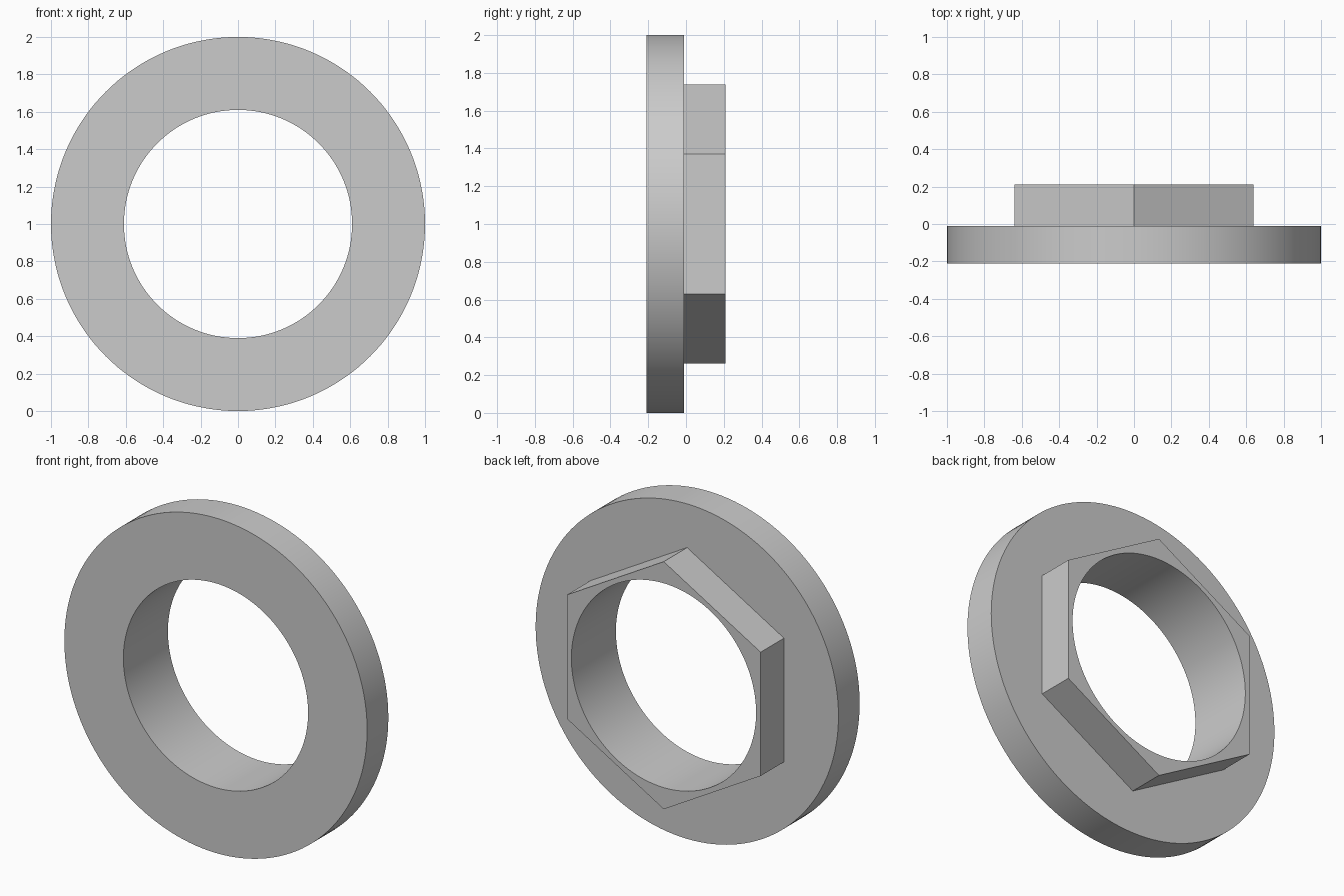
import bpy
import bmesh
from math import cos, sin, pi, radians

SEGMENTS = 144
OUTER, BORE, HEX_FLAT = 1.0, 0.61, 0.64
FRONT, STEP, BACK = -0.21, -0.01, 0.21

cube = bpy.data.objects.get("Cube")
if cube:
    bpy.data.objects.remove(cube, do_unlink=True)

metal = bpy.data.materials.new("plain grey")
metal.use_nodes = True
grey = (0.6, 0.6, 0.6, 1)
metal.diffuse_color = grey
metal.node_tree.nodes["Principled BSDF"].inputs["Base Color"].default_value = grey


def circle(radius):
    return lambda angle: radius


def hexagon(angle):
    # Distance to a hexagon with a corner pointing straight up
    return HEX_FLAT / cos(angle % (pi / 3) - pi / 6)


def add_loop(bm, shape, y):
    verts = []
    for i in range(SEGMENTS):
        a = 2 * pi * i / SEGMENTS
        r = shape(a)
        verts.append(bm.verts.new((r * sin(a), y, 1 + r * cos(a))))
    return verts


# Closed section: round flange, hexagonal collar and round bore
section = [
    (circle(OUTER), FRONT),
    (circle(OUTER), STEP),
    (hexagon, STEP),
    (hexagon, BACK),
    (circle(BORE), BACK),
    (circle(BORE), FRONT),
]
bm = bmesh.new()
loops = [add_loop(bm, shape, y) for shape, y in section]
for k, loop in enumerate(loops):
    following = loops[(k + 1) % len(loops)]
    for i in range(SEGMENTS):
        j = (i + 1) % SEGMENTS
        bm.faces.new((loop[i], loop[j], following[j], following[i]))
bmesh.ops.recalc_face_normals(bm, faces=bm.faces)

mesh = bpy.data.meshes.new("flanged_hex_bushing")
bm.to_mesh(mesh)
bm.free()
mesh.materials.append(metal)
bushing = bpy.data.objects.new("flanged_hex_bushing", mesh)
bpy.context.collection.objects.link(bushing)

# Smooth round walls, crisp corners
bpy.ops.object.select_all(action="DESELECT")
bushing.select_set(True)
bpy.context.view_layer.objects.active = bushing
bpy.ops.object.shade_smooth_by_angle(angle=radians(30))
